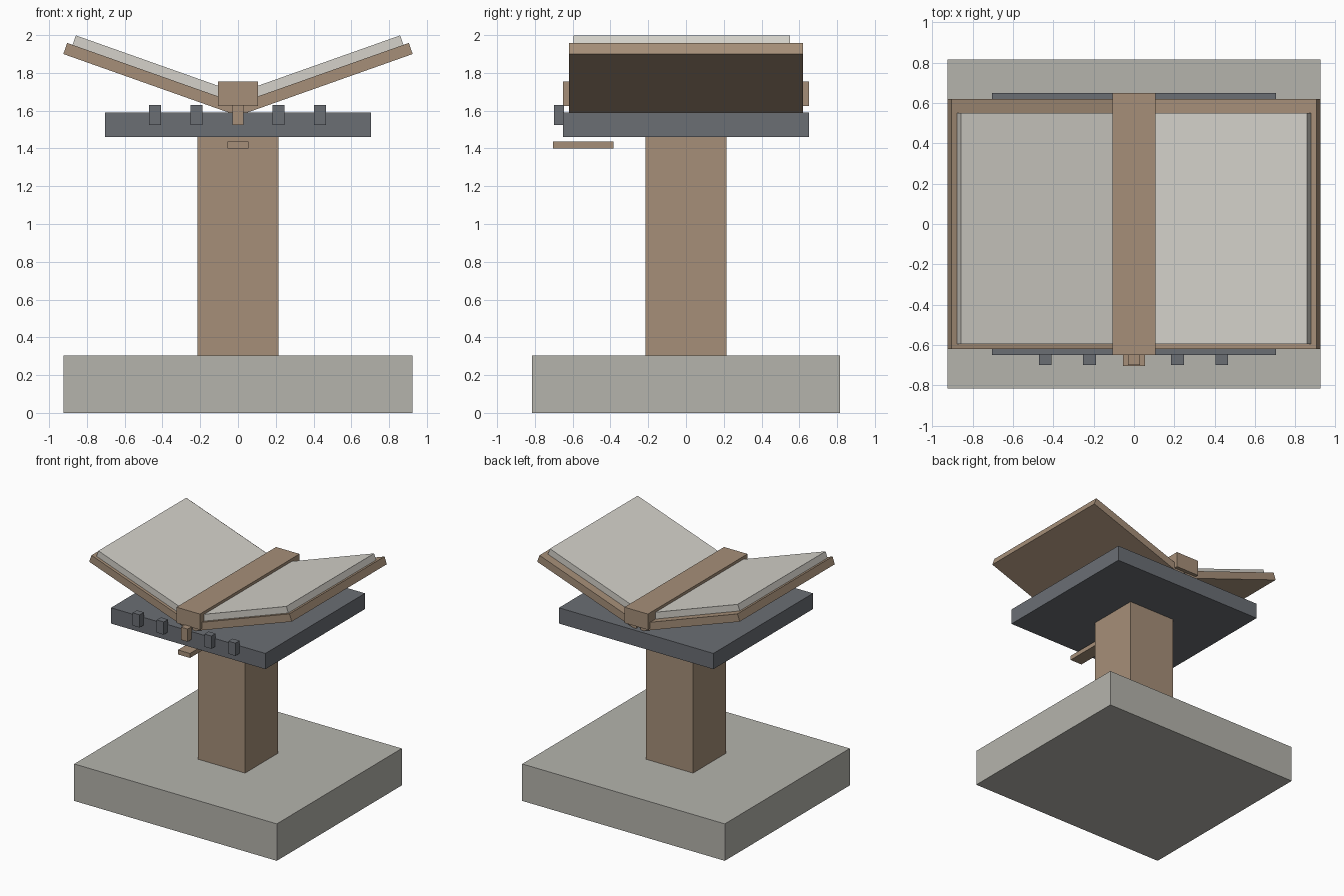
import bpy
import math
from mathutils import Vector

cube = bpy.data.objects.get("Cube")
if cube:
    bpy.data.objects.remove(cube, do_unlink=True)


def material(name, rgb):
    mat = bpy.data.materials.new(name)
    mat.use_nodes = True
    colour = (*rgb, 1.0)
    mat.diffuse_color = colour
    mat.node_tree.nodes["Principled BSDF"].inputs["Base Color"].default_value = colour
    return mat


stone = material("pale_stone", (0.46, 0.455, 0.415))
wood = material("brown_wood", (0.38, 0.275, 0.19))
metal = material("slate_metal", (0.145, 0.157, 0.175))
paper = material("paper", (0.66, 0.64, 0.59))


def box(name, mat, x, y, z, pitch=0.0, pivot=(0, 0, 0)):
    """Box spanning the x, y and z ranges, turned about the y axis at a pivot."""
    spans = (x, y, z)
    centre = Vector([(a + b) / 2 for a, b in spans])
    bpy.ops.mesh.primitive_cube_add(size=1)
    obj = bpy.context.object
    obj.name = name
    for v in obj.data.vertices:
        v.co = Vector([v.co[i] * (b - a) + centre[i] for i, (a, b) in enumerate(spans)])
    obj.rotation_euler.y = pitch
    obj.location = pivot
    obj.data.materials.append(mat)
    return obj


# Pedestal
box("base_slab", stone, (-0.925, 0.925), (-0.815, 0.815), (0, 0.305))
box("post", wood, (-0.215, 0.215), (-0.215, 0.215), (0.305, 1.46))
box("table", metal, (-0.705, 0.705), (-0.65, 0.65), (1.46, 1.59))

# Open book: each half lies on a local axis that runs down from its outer lower corner
tilt = math.radians(19.5)
for side, label in ((1, "left"), (-1, "right")):
    pivot = (side * 0.925, 0, 1.90)
    cover_x = sorted((-side * 0.955, 0))
    pages_x = sorted((-side * 0.93, -side * 0.03))
    box(label + "_cover", wood, cover_x, (-0.62, 0.62), (0, 0.062), -side * tilt, pivot)
    box(label + "_pages", paper, pages_x, (-0.595, 0.55), (0.062, 0.115), -side * tilt, pivot)
box("spine", wood, (-0.107, 0.107), (-0.65, 0.65), (1.625, 1.755))

# Front pegs, centre tab and lever
for i, x in enumerate((-0.44, -0.22, 0.215, 0.435)):
    box(f"peg_{i + 1}", metal, (x - 0.032, x + 0.032), (-0.70, -0.645), (1.525, 1.63))
box("centre_tab", wood, (-0.03, 0.03), (-0.70, -0.645), (1.525, 1.63))
box("lever", wood, (-0.055, 0.055), (-0.705, -0.385), (1.40, 1.437))
